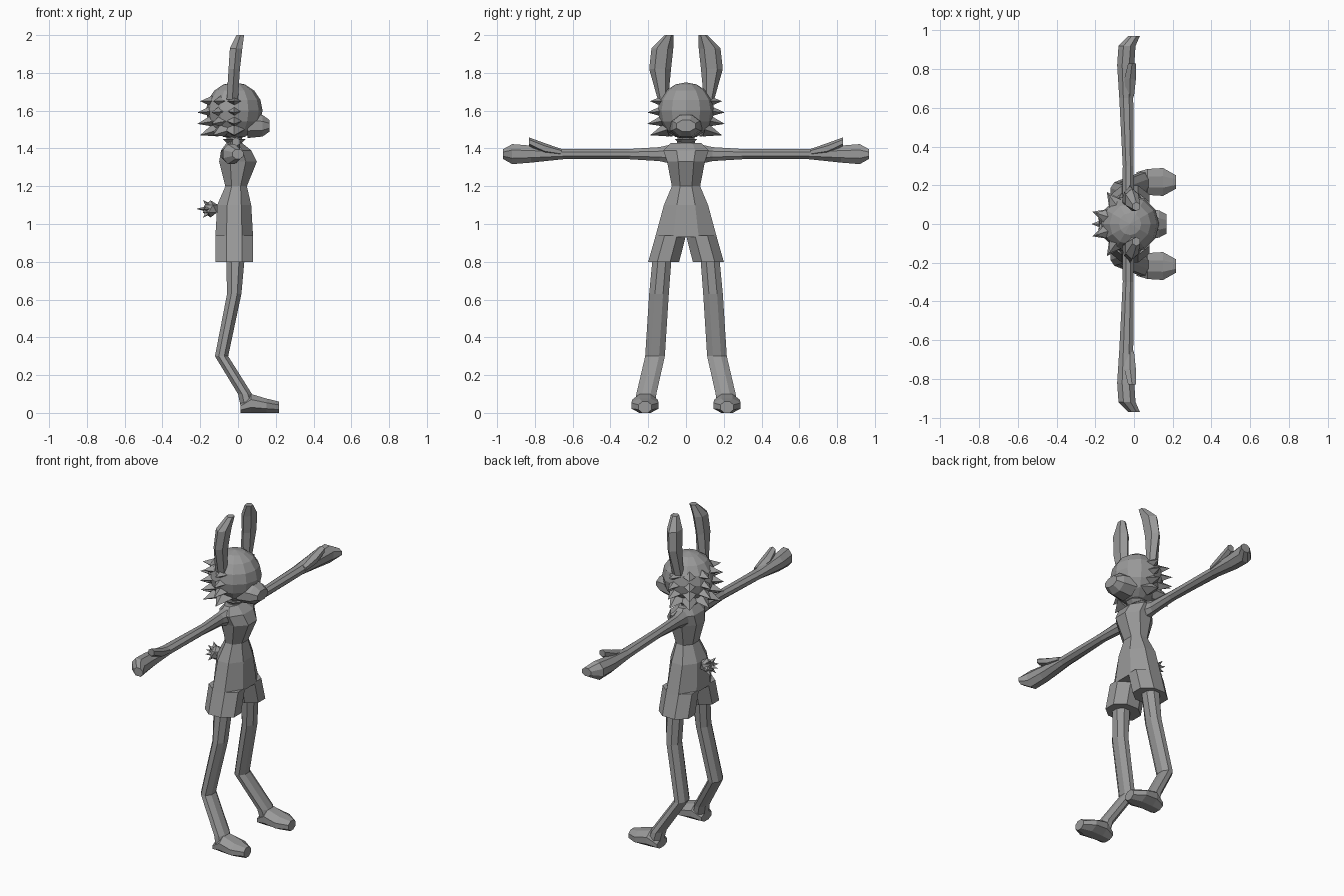
import bpy, bmesh
from math import cos, sin, pi, tau, radians
from mathutils import Vector

default_cube = bpy.data.objects.get("Cube")
if default_cube:
    bpy.data.objects.remove(default_cube, do_unlink=True)

grey = bpy.data.materials.new("plain grey")
grey.use_nodes = True
grey.diffuse_color = (.32, .32, .32, 1)
grey.node_tree.nodes["Principled BSDF"].inputs["Base Color"].default_value = grey.diffuse_color

SPINE = -.02        # the body's midline, slightly behind the origin
ARM_HEIGHT = 1.37


def finish(name, bm, paired=False):
    """Turn a bmesh into a named object, optionally mirrored to the other side."""
    bmesh.ops.recalc_face_normals(bm, faces=bm.faces)
    mesh = bpy.data.meshes.new(name)
    bm.to_mesh(mesh)
    bm.free()
    mesh.materials.append(grey)
    part = bpy.data.objects.new(name, mesh)
    bpy.context.collection.objects.link(part)
    if paired:
        mirror = part.modifiers.new("other side", "MIRROR")
        mirror.use_axis = (False, True, False)
        mirror.use_mirror_merge = False


def section(x=SPINE, y=0, z=0, deep=0, wide=0, tall=0):
    """Centre and half sizes of one cross-section; the zero size is its normal."""
    return Vector((x, y, z)), Vector((deep, wide, tall))


def ring_points(centre, half, sides):
    first, second = [axis for axis in range(3) if half[axis]]
    for step in range(sides):
        angle = tau * (step + .5) / sides
        point = centre.copy()
        point[first] += half[first] * cos(angle) / cos(pi / sides)
        point[second] += half[second] * sin(angle) / cos(pi / sides)
        yield point


def loft(name, *sections, sides=8, paired=False):
    """Skin a row of cross-sections and close both ends."""
    bm = bmesh.new()
    rings = [[bm.verts.new(point) for point in ring_points(centre, half, sides)]
             for centre, half in sections]
    for lower, upper in zip(rings, rings[1:]):
        for step in range(sides):
            last = step - 1
            bm.faces.new((lower[last], lower[step], upper[step], upper[last]))
    bm.faces.new(rings[0])
    bm.faces.new(rings[-1])
    finish(name, bm, paired)


def add_tuft(bm, base, tip, radius):
    """Add a four-sided spike pointing from base to tip."""
    direction = (tip - base).normalized()
    across = direction.cross(Vector((0, 0, 1))).normalized() * radius
    upward = across.cross(direction) * .7
    corners = [bm.verts.new(base + offset) for offset in (across, upward, -across, -upward)]
    point = bm.verts.new(tip)
    for step in range(4):
        bm.faces.new((corners[step - 1], corners[step], point))
    bm.faces.new(corners)


# Torso with flared hips, narrow waist and rounded chest
loft("torso",
     section(z=.93, deep=.1, wide=.163),
     section(z=1.1, deep=.09, wide=.117),
     section(z=1.2, x=-.01, deep=.057, wide=.075),
     section(z=1.33, x=0, deep=.1, wide=.1),
     section(z=1.39, x=-.01, deep=.08, wide=.12),
     section(z=1.43, deep=.04, wide=.08))

# Shorts legs
loft("shorts_leg",
     section(z=.8, y=.118, deep=.1, wide=.082),
     section(z=.94, y=.08, deep=.1, wide=.08), paired=True)

# Neck with a small collar
loft("neck",
     section(z=1.4, deep=.04, wide=.05),
     section(z=1.5, deep=.04, wide=.04))
loft("collar",
     section(z=1.43, deep=.04, wide=.04),
     section(z=1.45, deep=.06, wide=.06))

# Head
bm = bmesh.new()
bmesh.ops.create_uvsphere(bm, u_segments=12, v_segments=8, radius=.15)
bmesh.ops.translate(bm, vec=(SPINE, 0, 1.6), verts=bm.verts)
finish("head", bm)

# Muzzle
loft("muzzle",
     section(x=.05, z=1.52, wide=.085, tall=.065),
     section(x=.13, z=1.52, wide=.07, tall=.057),
     section(x=.168, z=1.52, wide=.05, tall=.03))

# Rows of tufted hair round the sides and back of the head
bm = bmesh.new()
TUFTS = 6
for row in range(4):
    height = 1.65 - row * .05
    reach = .19 if row in (0, 3) else .205
    for tuft in range(TUFTS):
        angle = radians(90 + 180 * tuft / (TUFTS - 1))
        outward = Vector((cos(angle), sin(angle), 0))
        root = Vector((SPINE, 0, height))
        droop = Vector((0, 0, -.01 * row))
        add_tuft(bm, root + outward * .1, root + outward * reach + droop, .055)
finish("hair_tufts", bm)

# Tall ears, leaning in at the tips
loft("ear",
     section(z=1.66, x=-.03, y=.122, deep=.03, wide=.024),
     section(z=1.82, y=.137, deep=.03, wide=.05),
     section(z=1.93, x=-.01, y=.125, deep=.033, wide=.05),
     section(z=2, x=.012, y=.09, deep=.02, wide=.02), sides=6, paired=True)

# Outstretched arms ending in mitten hands
loft("arm",
     section(y=.06, z=ARM_HEIGHT, deep=.05, tall=.055),
     section(y=.14, x=-.03, z=ARM_HEIGHT, deep=.03, tall=.037),
     section(y=.3, x=-.03, z=ARM_HEIGHT, deep=.028, tall=.027),
     section(y=.65, x=-.04, z=ARM_HEIGHT, deep=.036, tall=.027),
     section(y=.82, x=-.043, z=ARM_HEIGHT, deep=.044, tall=.045),
     section(y=.92, x=-.036, z=ARM_HEIGHT, deep=.044, tall=.053),
     section(y=.97, x=0, z=ARM_HEIGHT, deep=.03, tall=.025), paired=True)
loft("thumb",
     section(y=.66, z=1.38, deep=.02, tall=.015),
     section(y=.75, z=1.4, deep=.03, tall=.025),
     section(y=.83, x=-.01, z=1.435, deep=.02, tall=.02), sides=6, paired=True)

# Legs bent back at the hock
loft("leg",
     section(z=.03, x=.055, y=.218, deep=.04, wide=.053),
     section(z=.1, x=.037, y=.21, deep=.037, wide=.053),
     section(z=.3, x=-.087, y=.164, deep=.035, wide=.052),
     section(z=.63, y=.143, deep=.038, wide=.052),
     section(z=.84, x=-.013, y=.125, deep=.05, wide=.05), paired=True)

# Long flat feet
loft("foot",
     section(x=.012, y=.217, z=.025, wide=.05, tall=.025),
     section(x=.07, y=.217, z=.05, wide=.067, tall=.05),
     section(x=.15, y=.217, z=.038, wide=.072, tall=.038),
     section(x=.216, y=.217, z=.03, wide=.035, tall=.03), paired=True)

# Fluffy tail: a ball ringed with tufts
bm = bmesh.new()
bmesh.ops.create_icosphere(bm, subdivisions=1, radius=.045)
centre = Vector((-.145, 0, 1.08))
bmesh.ops.translate(bm, vec=centre, verts=bm.verts)
for tuft in range(TUFTS):
    angle = tau * tuft / TUFTS
    outward = Vector((-.04, .055 * cos(angle), .055 * sin(angle)))
    add_tuft(bm, centre + outward / 4, centre + outward, .026)
add_tuft(bm, centre, centre + Vector((-.075, 0, 0)), .03)
finish("tail", bm)
